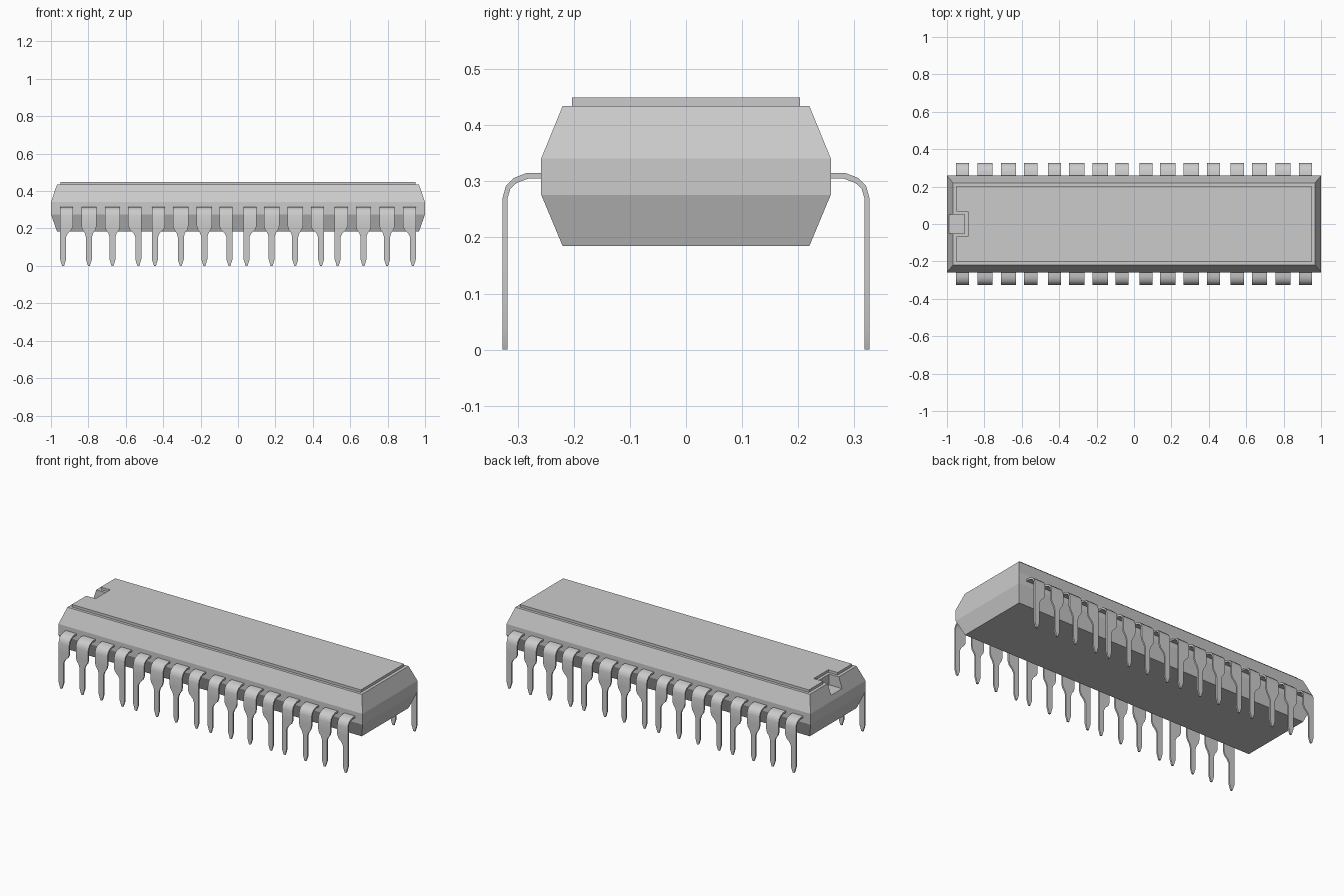
import bpy, bmesh

if "Cube" in bpy.data.objects:
    bpy.data.objects.remove(bpy.data.objects["Cube"])

def make_object(name, verts, faces):
    mesh = bpy.data.meshes.new(name)
    bm = bmesh.new()
    vs = [bm.verts.new(v) for v in verts]
    for f in faces:
        bm.faces.new([vs[i] for i in f])
    bmesh.ops.recalc_face_normals(bm, faces=bm.faces)
    bm.to_mesh(mesh)
    bm.free()
    obj = bpy.data.objects.new(name, mesh)
    bpy.context.collection.objects.link(obj)
    return obj

def loft(name, rings):
    """Skin a stack of equal-sized closed rings and cap both ends."""
    n = len(rings[0])
    faces = [list(range(n)), [(len(rings) - 1) * n + i for i in range(n)]]
    for r in range(len(rings) - 1):
        for i in range(n):
            j = (i + 1) % n
            faces.append([r * n + i, r * n + j, (r + 1) * n + j, (r + 1) * n + i])
    return make_object(name, [v for ring in rings for v in ring], faces)

def rect(x0, x1, y, z):
    return [(x0, -y, z), (x1, -y, z), (x1, y, z), (x0, y, z)]

# Moulded package body, tapered above and below the lead plane
body = loft("package_body", [rect(-.968, .968, .22, .185), rect(-1, 1, .258, .276),
                             rect(-1, 1, .258, .341), rect(-.968, .968, .22, .434)])

# Orientation notch cut into the left end
cutter = loft("notch_cutter", [rect(-1.1, -.905, .052, .37), rect(-1.1, -.905, .052, .6)])
cutter.hide_render = True
cut = body.modifiers.new("notch", 'BOOLEAN')
cut.operation = 'DIFFERENCE'
cut.solver = 'EXACT'
cut.object = cutter
bpy.context.view_layer.objects.active = body
bpy.ops.object.modifier_apply(modifier="notch")
bpy.data.objects.remove(cutter)

# Raised top plate with a slightly larger notch
plate = [(-.95, -.203), (.95, -.203), (.95, .203), (-.95, .203),
         (-.95, .068), (-.888, .068), (-.888, -.068), (-.95, -.068)]
loft("top_plate", [[(x, y, z) for x, y in plate] for z in (.432, .449)])

# Lead side profile: outer y, outer z, inner y, inner z
BEND = [(.25, .315, .25, .305), (.284, .315, .281, .305), (.307, .306, .302, .297),
        (.321, .292, .313, .287), (.327, .27, .318, .27)]
BLADE = .016
# Lower lead: z and blend from wide shoulder (1) to narrow blade (0)
SHANK = [(.215, 1), (.195, .8), (.175, .25), (.155, 0), (.035, 0)]

def lead(name, tip, left, right, sx, sy):
    stations = [(b, left, right) for b in BEND]
    for z, t in SHANK:
        stations.append(((.327, z, .318, z), BLADE + (left - BLADE) * t,
                         BLADE + (right - BLADE) * t))
    stations.append(((.327, 0, .318, 0), .005, .005))
    rings = []
    for (yo, zo, yi, zi), l, r in stations:
        a, b = tip - l, tip + r
        rings.append([(sx * x, sy * y, z) for x, y, z in
                      ((a, yo, zo), (b, yo, zo), (b, yi, zi), (a, yi, zi))])
    obj = loft(name, rings)
    obj.data.shade_smooth()
    bpy.ops.object.select_all(action='DESELECT')
    obj.select_set(True)
    bpy.context.view_layer.objects.active = obj
    bpy.ops.object.shade_smooth_by_angle(angle=.6)

# Groups of four leads: the outer two have a one-sided shoulder
HALF, FULL = .054, .041
GROUP = [(BLADE, HALF), (FULL, FULL), (FULL, FULL), (HALF, BLADE)]
TIPS = [-.935, -.797, -.671, -.533, -.444, -.306, -.18, -.046]
for sx, end in ((1, "left"), (-1, "right")):
    for sy, side in ((-1, "front"), (1, "back")):
        for i, tip in enumerate(TIPS):
            l, r = GROUP[i % 4]
            lead(f"{side}_{end}_lead_{i + 1}", tip, l, r, sx, sy)
